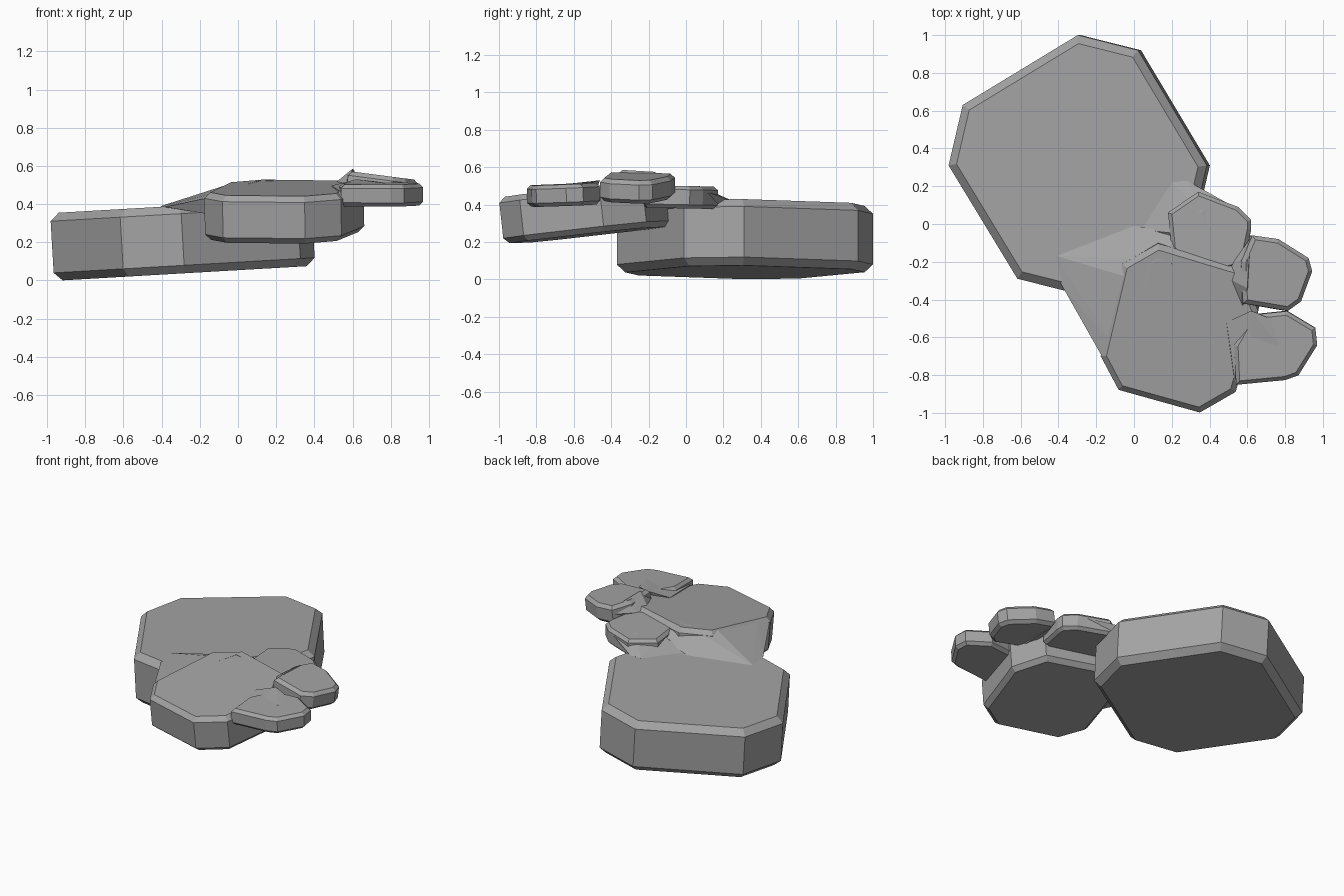
import bpy, bmesh
from mathutils import Vector, Matrix

if "Cube" in bpy.data.objects:
    bpy.data.objects.remove(bpy.data.objects["Cube"])

stone = bpy.data.materials.new("grey stone")
stone.use_nodes = True
stone.diffuse_color = (0.37, 0.37, 0.37, 1)
stone.node_tree.nodes["Principled BSDF"].inputs["Base Color"].default_value = (0.37, 0.37, 0.37, 1)


def finish(name, bm):
    bmesh.ops.recalc_face_normals(bm, faces=bm.faces)
    mesh = bpy.data.meshes.new(name)
    bm.to_mesh(mesh)
    bm.free()
    mesh.materials.append(stone)
    obj = bpy.data.objects.new(name, mesh)
    bpy.context.collection.objects.link(obj)


def slab(name, outline, mid_z, height, slope, bevel):
    """Chamfered flat stone, tilted so that it rises by slope along x and y."""
    centre = sum((Vector((x, y, 0)) for x, y in outline), Vector()) / len(outline)
    bm = bmesh.new()
    base = bm.faces.new([bm.verts.new((x - centre.x, y - centre.y, -height / 2)) for x, y in outline])
    top = bmesh.ops.extrude_face_region(bm, geom=[base])["geom"]
    bmesh.ops.translate(bm, verts=[v for v in top if isinstance(v, bmesh.types.BMVert)], vec=(0, 0, height))
    if not any(abs(f.normal.z) > 0.9 and f.calc_center_median().z < 0 for f in bm.faces):
        low = [v for v in bm.verts if v.co.z < 0]
        bmesh.ops.contextual_create(bm, geom=low)
    bmesh.ops.recalc_face_normals(bm, faces=bm.faces)
    rims = [e for e in bm.edges if abs(e.verts[0].co.z - e.verts[1].co.z) < 0.001]
    bmesh.ops.bevel(bm, geom=rims, offset=bevel, segments=1, affect='EDGES')
    tilt = Vector((0, 0, 1)).rotation_difference(Vector((-slope[0], -slope[1], 1)))
    centre.z = mid_z
    bm.transform(Matrix.Translation(centre) @ tilt.to_matrix().to_4x4())
    finish(name, bm)


def ramp(name, points):
    """Faceted wedge filling the join between two stones."""
    bm = bmesh.new()
    for p in points:
        bm.verts.new(p)
    result = bmesh.ops.convex_hull(bm, input=bm.verts)
    bmesh.ops.delete(bm, geom=list({v for v in result["geom_interior"] if isinstance(v, bmesh.types.BMVert)}),
                     context='VERTS')
    bmesh.ops.dissolve_limit(bm, angle_limit=0.02, verts=bm.verts, edges=bm.edges)
    finish(name, bm)


# Main stones
slab("large_back_stone",
     [(-0.29, 1.0), (-0.90, 0.63), (-0.975, 0.31), (-0.61, -0.29),
      (-0.29, -0.37), (0.32, -0.01), (0.395, 0.31), (0.03, 0.92)],
     0.215, 0.355, (0.058, 0), 0.042)
slab("front_stone",
     [(0.35, -0.99), (0.54, -0.88), (0.66, -0.45), (0.56, -0.22),
      (0.13, -0.09), (-0.06, -0.20), (-0.175, -0.69), (-0.08, -0.87)],
     0.36, 0.25, (0.02, 0.11), 0.03)

# Small stones
slab("middle_stone",
     [(0.62, -0.03), (0.62, 0.02), (0.55, 0.09), (0.34, 0.17),
      (0.18, 0.06), (0.20, -0.14), (0.40, -0.27), (0.58, -0.22)],
     0.44, 0.12, (0, -0.02), 0.02)
slab("right_stone",
     [(0.62, -0.06), (0.56, -0.20), (0.57, -0.42), (0.81, -0.46),
      (0.88, -0.41), (0.94, -0.25), (0.92, -0.18), (0.76, -0.08)],
     0.487, 0.125, (-0.13, 0), 0.022)
slab("front_right_stone",
     [(0.80, -0.825), (0.87, -0.80), (0.97, -0.64), (0.96, -0.55),
      (0.81, -0.46), (0.62, -0.48), (0.53, -0.64), (0.54, -0.85)],
     0.451, 0.115, (-0.01, 0.04), 0.02)

# Joining ramps
ramp("front_to_back_ramp",
     [(-0.41, -0.17, 0.388), (-0.385, -0.32, 0.385), (-0.17, -0.70, 0.43), (0, -0.01, 0.412),
      (0.12, -0.19, 0.524), (-0.04, -0.28, 0.507), (-0.10, -0.66, 0.465),
      (-0.17, -0.66, 0.35), (0.1, -0.2, 0.36)])
ramp("front_to_middle_ramp",
     [(0, -0.01, 0.412), (0.12, -0.19, 0.524), (0.55, -0.30, 0.515), (0.54, -0.22, 0.49),
      (0.25, -0.05, 0.47), (0.2, -0.2, 0.38), (0.5, -0.3, 0.4)])
ramp("middle_to_back_ramp",
     [(0.04, -0.03, 0.412), (0.20, 0.22, 0.424), (0.28, 0.23, 0.428), (0.33, 0.20, 0.43),
      (0.54, 0.085, 0.475), (0.36, 0.07, 0.50), (0.22, -0.05, 0.49), (0.40, -0.15, 0.50),
      (0.32, 0.16, 0.38), (0.2, -0.1, 0.38)])
ramp("right_joint",
     [(0.61, -0.17, 0.575), (0.60, -0.34, 0.585), (0.52, -0.21, 0.50), (0.52, -0.30, 0.52),
      (0.57, -0.45, 0.49), (0.62, -0.07, 0.515), (0.62, -0.40, 0.43), (0.62, -0.12, 0.44)])
ramp("front_right_joint",
     [(0.49, -0.52, 0.497), (0.62, -0.46, 0.53), (0.72, -0.50, 0.52), (0.77, -0.64, 0.51),
      (0.63, -0.73, 0.495), (0.53, -0.80, 0.47), (0.53, -0.85, 0.44), (0.62, -0.80, 0.42), (0.62, -0.5, 0.42)])
